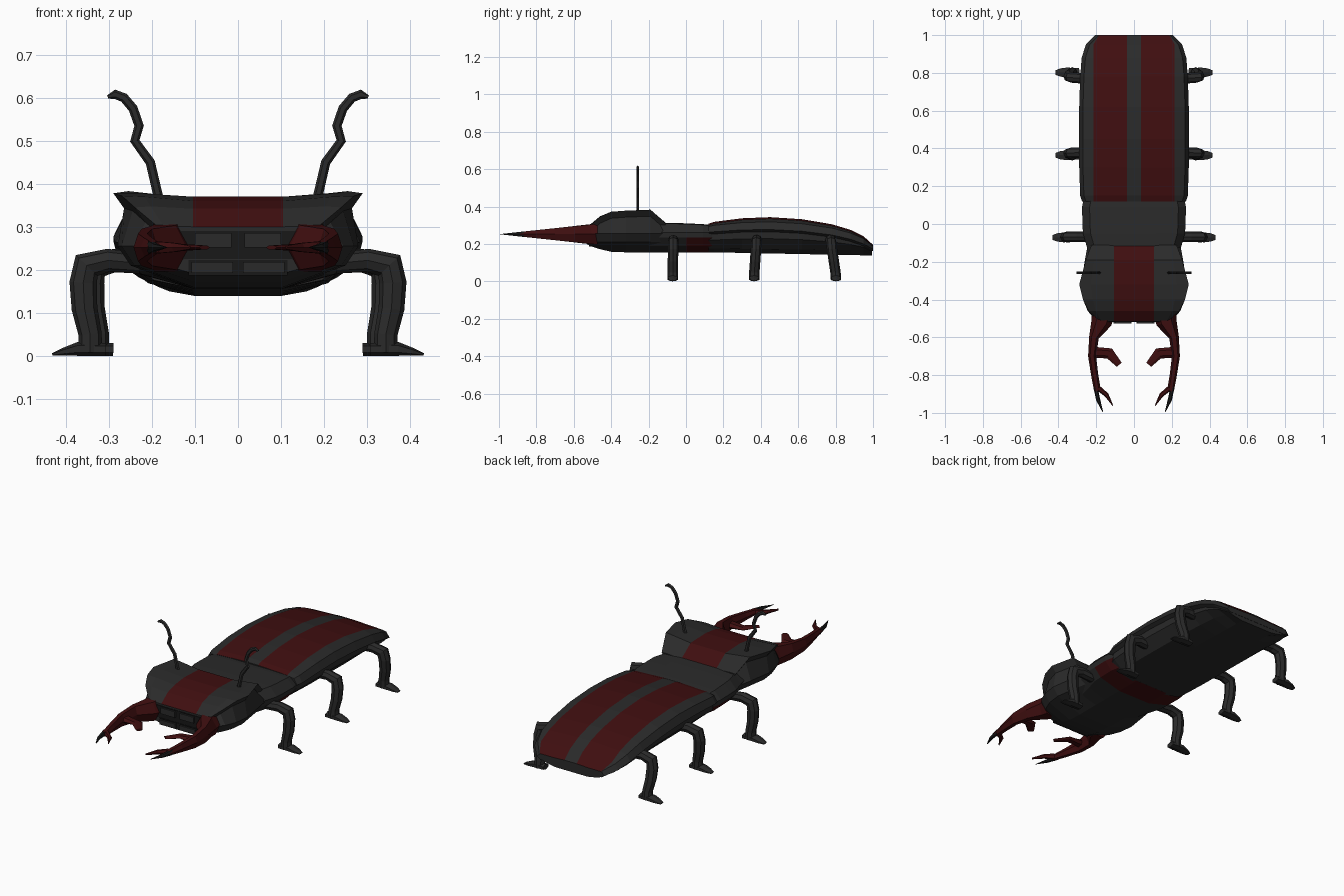
import bpy, bmesh, math
from mathutils import Vector


def material(name, rgb):
    m = bpy.data.materials.new(name)
    m.diffuse_color = (*rgb, 1)
    return m


GREY = material("charcoal", (0.023, 0.023, 0.023))
RED = material("dark red", (0.05, 0.0045, 0.005))
BLACK = material("near black", (0.009, 0.009, 0.009))


def skin(name, rings, mats, rule=None):
    """Join rings of equal point count into a closed flat-shaded solid."""
    bm = bmesh.new()
    vs = [[bm.verts.new(p) for p in r] for r in rings]
    n = len(vs[0])
    for a, b in zip(vs, vs[1:]):
        for j in range(n):
            bm.faces.new((a[j], a[(j + 1) % n], b[(j + 1) % n], b[j]))
    bm.faces.new(vs[0])
    bm.faces.new(vs[-1])
    bmesh.ops.recalc_face_normals(bm, faces=bm.faces)
    for f in bm.faces:
        f.normal_update()
        if rule and rule(f.calc_center_median(), f.normal):
            f.material_index = 1
    me = bpy.data.meshes.new(name)
    bm.to_mesh(me)
    bm.free()
    for m in mats:
        me.materials.append(m)
    ob = bpy.data.objects.new(name, me)
    bpy.context.collection.objects.link(ob)
    return ob


def body(name, sections, rule=None):
    """Loft mirrored half cross-sections [(y, [(x, z)...])] along y."""
    rings = []
    for y, half in sections:
        rings.append([(x, y, z) for x, z in half] + [(-x, y, z) for x, z in reversed(half)])
    return skin(name, rings, [GREY, RED], rule)


def limb(name, path, side, mat, sides=6):
    """Tube on both sides: path of (point, in-plane radius, side radius)."""
    side = Vector(side)
    pts = [Vector(p[0]) for p in path]
    rings = []
    for i, (p, r, s) in enumerate(path):
        t = Vector((0, 0, 0))
        if i > 0:
            t += (pts[i] - pts[i - 1]).normalized()
        if i < len(pts) - 1:
            t += (pts[i + 1] - pts[i]).normalized()
        nrm = t.cross(side).normalized()
        rings.append([pts[i] + nrm * r * math.cos(k * math.tau / sides)
                      + side * s * math.sin(k * math.tau / sides) for k in range(sides)])
    skin(name + "_right", rings, [mat])
    skin(name + "_left", [[(-v.x, v.y, v.z) for v in r] for r in rings], [mat])


def plate(name, x0, x1, y0, y1, z0, z1, mat):
    q = [(x0, z0), (x1, z0), (x1, z1), (x0, z1)]
    return skin(name, [[(x, y, z) for x, z in q] for y in (y0, y1)], [mat])


# Head: raised cheeks either side of a red centre stripe
head = []
for y, zt, xb, zb, xc, zl in [(-0.515, 0.30, 0.18, 0.295, 0.20, 0.19),
                              (-0.46, 0.342, 0.24, 0.345, 0.245, 0.172),
                              (-0.40, 0.36, 0.27, 0.372, 0.27, 0.158),
                              (-0.32, 0.37, 0.29, 0.378, 0.28, 0.155),
                              (-0.19, 0.365, 0.255, 0.383, 0.26, 0.155),
                              (-0.11, 0.308, 0.225, 0.312, 0.245, 0.16)]:
    head.append((y, [(0.105, zt), ((xb + 0.105) / 2 + 0.03, (zt + zb) / 2 + 0.004), (xb, zb),
                     (xb - 0.025, zb - 0.035), (xc, 0.255), (xc - 0.03, 0.21), (0.1, zl)]))
body("head", head, lambda c, n: abs(c.x) < 0.05 and n.z > 0.3)

# Thorax, with a red band under its rear part
body("thorax", [(y, [(0.12, zt), (w - 0.04, zt - 0.004), (w, 0.262), (w - 0.005, 0.235),
                     (w - 0.045, 0.19), (0.1, 0.155)])
                for y, zt, w in [(-0.2, 0.305, 0.23), (-0.12, 0.312, 0.25), (-0.05, 0.312, 0.27),
                                 (0.0, 0.31, 0.273), (0.09, 0.306, 0.275), (0.14, 0.30, 0.265)]],
     lambda c, n: c.y > 0 and c.z < 0.22 and n.z < -0.3 and abs(n.y) < 0.9)

# Wing cases with two long red stripes, and the belly under them
spans = [(0.12, 0.308, 0.262, 0.275), (0.15, 0.318, 0.265, 0.285), (0.30, 0.337, 0.275, 0.29),
         (0.45, 0.343, 0.277, 0.29), (0.62, 0.332, 0.268, 0.29), (0.78, 0.305, 0.248, 0.285),
         (0.88, 0.275, 0.225, 0.277), (0.95, 0.24, 0.20, 0.255), (1.0, 0.195, 0.172, 0.205)]
wings = [(y, [(0.037, zt), (min(0.215, w - 0.015), zt - 0.008), (w - 0.02, (zt + ze) / 2 + 0.008),
              (w, ze), (w - 0.02, ze - 0.012)]) for y, zt, ze, w in spans]
body("wing_cases", wings,
     lambda c, n: 0.04 < abs(c.x) < 0.2 and n.z > 0.3 and c.y < 0.99)
body("belly", [(y, [(w - 0.02, ze - 0.005), (w - 0.025, 0.6 * ze + 0.062), (w - 0.08, 0.177 - 0.012 * y),
                    (0.1, 0.158 - 0.02 * y)]) for y, zt, ze, w in spans[:-1]]
     + [(0.995, [(0.19, 0.167), (0.185, 0.16), (0.16, 0.15), (0.1, 0.139)])])

# Mandibles: thick curved jaw, forked tip, inner tooth
def jaw(x, y, r):
    return ((x, y, 0.252), r, 0.062 * (1 + y) / 0.5)


limb("mandible", [jaw(0.165, -0.48, 0.06), jaw(0.172, -0.52, 0.055), jaw(0.212, -0.60, 0.026),
                  jaw(0.222, -0.70, 0.021), jaw(0.208, -0.80, 0.019), jaw(0.193, -0.885, 0.018)],
     (0, 0, 1), RED)
limb("mandible_tip", [jaw(0.203, -0.865, 0.011), jaw(0.19, -0.93, 0.011), jaw(0.165, -0.995, 0.002)],
     (0, 0, 1), BLACK)
limb("mandible_prong", [jaw(0.188, -0.87, 0.014), jaw(0.145, -0.905, 0.012), jaw(0.112, -0.962, 0.002)],
     (0, 0, 1), RED)
limb("mandible_tooth", [((0.215, -0.68, 0.252), 0.03, 0.018), ((0.13, -0.685, 0.252), 0.029, 0.009),
                        ((0.078, -0.745, 0.252), 0.017, 0.005)], (0, 0, 1), RED)

# Mouth: dark recess with paired plates
plate("mouth_recess", -0.16, 0.16, -0.518, -0.50, 0.225, 0.29, BLACK)
plate("lower_recess", -0.115, 0.115, -0.518, -0.50, 0.187, 0.223, BLACK)
for s in (-1, 1):
    plate("upper_mouth_plate", s * 0.015, s * 0.10, -0.527, -0.51, 0.252, 0.285, GREY)
    plate("lower_mouth_plate", s * 0.012, s * 0.108, -0.527, -0.51, 0.193, 0.218, GREY)

# Antennae: thin kinked feelers
feeler = [(0.18, 0.35), (0.19, 0.39), (0.204, 0.45), (0.24, 0.50), (0.23, 0.535),
          (0.244, 0.575), (0.265, 0.60), (0.286, 0.608), (0.303, 0.602)]
limb("antenna", [((x, -0.258, z), 0.011 if i < 8 else 0.004, 0.008)
                 for i, (x, z) in enumerate(feeler)], (0, 1, 0), GREY)

# Six legs with pointed feet; dy is the forward or backward lean
for name, y, dy, toe in [("front_leg", -0.068, -0.003, 0.432), ("middle_leg", 0.378, -0.014, 0.415),
                         ("rear_leg", 0.772, 0.03, 0.415)]:
    shift = toe - 0.425
    line = [(0.22, 0.215, 0, 0.024), (0.295, 0.222, 0, 0.027), (0.345, 0.21, 0.15, 0.035),
            (0.353, 0.17, 0.3, 0.032), (0.35, 0.11, 0.6, 0.03), (0.337, 0.05, 0.9, 0.027),
            (0.337, 0.008, 1, 0.028)]
    limb(name, [((x + shift, y + dy * k, z), r, 0.028) for x, z, k, r in line], (0, 1, 0), GREY, 8)
    limb(name + "_foot", [((0.30 + shift, y + dy, 0.015), 0.015, 0.026),
                          ((0.365 + shift, y + dy, 0.016), 0.016, 0.03),
                          ((0.40 + shift, y + dy, 0.009), 0.009, 0.025),
                          ((toe, y + dy, 0.003), 0.003, 0.014)], (0, 1, 0), GREY)
